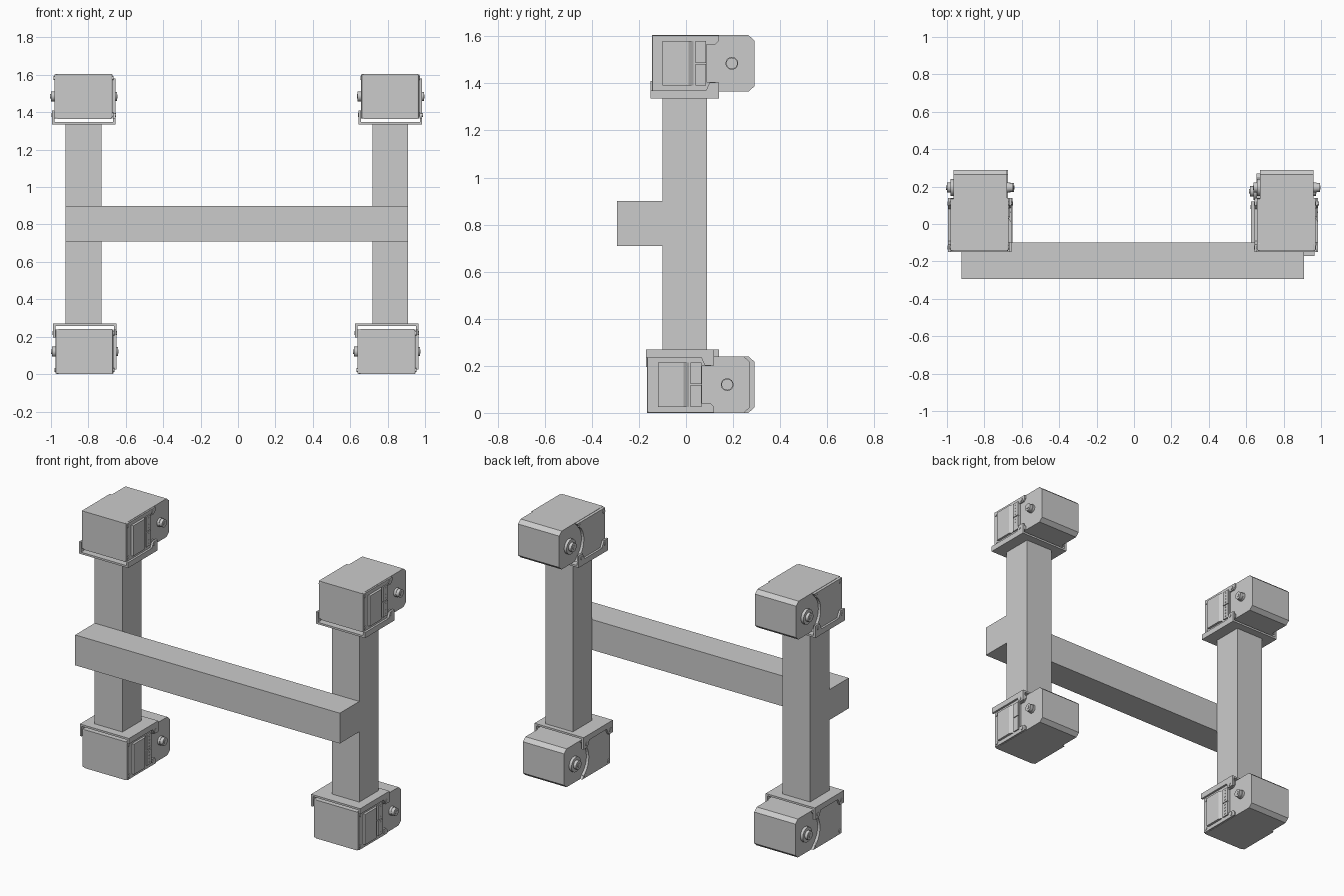
import bpy, bmesh, math

if "Cube" in bpy.data.objects:
    bpy.data.objects.remove(bpy.data.objects["Cube"])


def prism(name, pts, x0, x1, place=(0, 0, 0, 1), bevel=0):
    """Extrude a (y, z) outline along x; place = offset x, y, z and vertical flip."""
    ox, oy, oz, s = place
    bm = bmesh.new()
    a = [bm.verts.new((ox + x0, oy + y, oz + s * z)) for y, z in pts]
    b = [bm.verts.new((ox + x1, oy + y, oz + s * z)) for y, z in pts]
    bm.faces.new(a)
    bm.faces.new(b)
    n = len(pts)
    for i in range(n):
        bm.faces.new((a[i], a[(i + 1) % n], b[(i + 1) % n], b[i]))
    bmesh.ops.recalc_face_normals(bm, faces=bm.faces)
    me = bpy.data.meshes.new(name)
    bm.to_mesh(me)
    bm.free()
    ob = bpy.data.objects.new(name, me)
    bpy.context.collection.objects.link(ob)
    if bevel:
        m = ob.modifiers.new("bevel", 'BEVEL')
        m.width, m.segments = bevel, 2
    return ob


def rect(y0, y1, z0, z1):
    return [(y0, z0), (y1, z0), (y1, z1), (y0, z1)]


def circle(y, z, r, n=24):
    return [(y + r * math.cos(2 * math.pi * i / n),
             z + r * math.sin(2 * math.pi * i / n)) for i in range(n)]


def disc(name, y, z, r, x0, x1, place):
    ob = prism(name, circle(y, z, r), x0, x1, place)
    for p in ob.data.polygons:
        p.use_smooth = len(p.vertices) == 4
    return ob


def tube(name, y, z, r0, r1, x0, x1, place):
    """Ring made from a bevel-free outline: outer disc with an inset hub."""
    disc(name + "_rim", y, z, r1, x0, (x0 + x1) / 2, place)
    disc(name + "_hub", y, z, r0, x0, x1, place)


def servo(tag, place):
    # Case: full-length core with chamfered back, wider front section
    prism(tag + "_case", [(-.145, -.12), (.265, -.12), (.29, -.098), (.29, .098),
                          (.265, .12), (-.145, .12)], -.14, .145, place)
    prism(tag + "_front_cap", rect(-.145, -.10, -.119, .119), -.155, .152, place, .006)

    # Output side cover, scooped around the horn
    arc = [(.195 + .125 * math.cos(math.radians(t)), .125 * math.sin(math.radians(t)))
           for t in range(-122, -239, -9)]
    prism(tag + "_horn_cover", [(-.14, -.118), (.135, -.118)] + arc
          + [(.135, .118), (-.14, .118)], -.157, -.139, place)
    tube(tag + "_horn", .195, 0, .027, .046, -.139, -.175, place)
    disc(tag + "_horn_screw", .195, 0, .012, -.17, -.179, place)

    # Connector side cover with screw ears at the back corners
    prism(tag + "_rear_cover", [(-.14, -.118), (.14, -.118), (.14, -.095), (.125, -.08),
                                (.088, -.08), (.088, .08), (.125, .08), (.14, .095),
                                (.14, .118), (-.14, .118)], .144, .155, place)
    # Raised panel whose back edge slopes down to the pin headers
    panel = prism(tag + "_panel", rect(-.10, .04, -.095, .095), .15, .17, place)
    for v in panel.data.vertices:
        if v.co.x > place[0] + .16 and v.co.y > place[1] + 0:
            v.co.y -= .03
    for i in (-1, 1):
        z = i * .0485
        prism(tag + "_pin_header", rect(.04, .085, z - .046, z + .046), .15, .163, place)
        for k in (-1.2, -.4, .4, 1.2):
            w = z + k * .026
            prism(tag + "_pin", rect(.060, .066, w - .003, w + .003), .16, .165, place)
    tube(tag + "_idler", .195, 0, .024, .027, .14, .179, place)
    disc(tag + "_idler_pin", .195, 0, .011, .17, .182, place)
    for y in (-.125, .11):
        for z in (-.098, .098):
            disc(tag + "_screw", y, z, .011, .15, .159, place)
            disc(tag + "_screw", y, z, .011, -.15, -.161, place)

    # Mounting bracket: plate, eared flange on one side, low lip on the other
    prism(tag + "_bracket_plate", rect(-.15, .14, -.15, -.138), -.17, .17, place)
    prism(tag + "_bracket_flange", [(-.15, -.15), (.14, -.15), (.14, -.075), (.10, -.075),
                                    (.08, -.115), (-.09, -.115), (-.11, -.075),
                                    (-.15, -.075)], -.17, -.157, place)
    prism(tag + "_bracket_lip", [(-.15, -.15), (.14, -.15), (.14, -.082), (.10, -.082),
                                 (.085, -.115), (-.15, -.115)], .157, .17, place)
    disc(tag + "_bracket_screw", .11, -.1, .011, .168, .173, place)
    for y in (-.125, .11):
        disc(tag + "_bracket_screw", y, -.1, .011, -.168, -.173, place)


# Frame
prism("crossbar", rect(-.293, -.10, .71, .90), -.922, .91)
prism("left_post", rect(-.10, .09, .27, 1.336), -.922, -.73)
prism("right_post", rect(-.10, .09, .27, 1.336), .72, .91)

# Four servos, the lower pair flipped so the brackets meet the posts
servo("top_left_servo", (-.825, 0, 1.485, 1))
servo("top_right_servo", (.815, 0, 1.485, 1))
servo("bottom_left_servo", (-.82, 0, .12, -1))
servo("bottom_right_servo", (.795, -.02, .12, -1))
